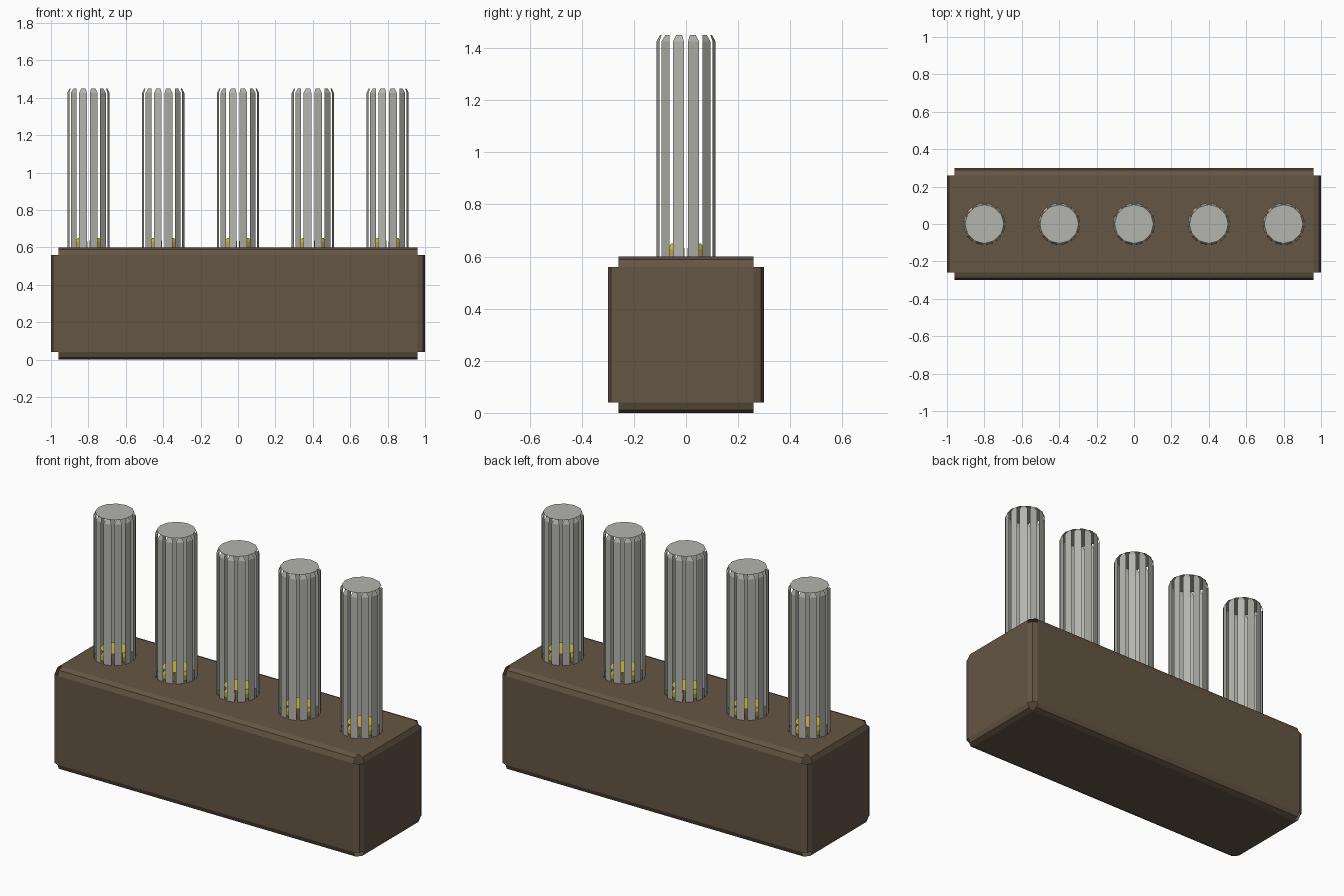
import bpy, bmesh
from math import pi, sin, cos
from mathutils import Vector

cube = bpy.data.objects.get("Cube")
if cube:
    bpy.data.objects.remove(cube)


def material(name, rgb):
    mat = bpy.data.materials.new(name)
    mat.use_nodes = True
    mat.diffuse_color = (*rgb, 1)
    mat.node_tree.nodes["Principled BSDF"].inputs["Base Color"].default_value = (*rgb, 1)
    return mat


brown = material("brown wood", (0.13, 0.092, 0.058))
grey = material("pale grey glass", (0.46, 0.46, 0.42))
yellow = material("yellow filling", (0.65, 0.5, 0.06))


def finish(bm, name, mat):
    mesh = bpy.data.meshes.new(name)
    bm.to_mesh(mesh)
    bm.free()
    mesh.materials.append(mat)
    obj = bpy.data.objects.new(name, mesh)
    bpy.context.collection.objects.link(obj)
    return obj


# Wooden block with rounded edges and open corners
def make_block(size, inset):
    bm = bmesh.new()
    bmesh.ops.create_cube(bm, size=1)
    bmesh.ops.scale(bm, vec=size, verts=bm.verts)
    bmesh.ops.translate(bm, vec=(0, 0, size.z / 2), verts=bm.verts)
    bmesh.ops.bevel(bm, geom=bm.edges[:], offset=inset, segments=2,
                    profile=0.5, affect='EDGES')
    limit = size / 2 - Vector((inset, inset, inset)) * 1.01
    corners = []
    for face in bm.faces:
        c = face.calc_center_median() - Vector((0, 0, size.z / 2))
        if all(abs(c[i]) > limit[i] for i in range(3)):
            corners.append(face)
    bmesh.ops.delete(bm, geom=corners, context='FACES')
    return finish(bm, "wooden_block", brown)


# Ring of separate upright slats, each with a tapered rim, under a flat cap
def make_tube(name, mat, x, radius, bottom, top, rim, sides=12, fill=0.72):
    bm = bmesh.new()
    apothem = radius * cos(pi / sides)
    half = radius * sin(pi / sides) * fill
    cap_radius = radius - rim * 0.45
    for i in range(sides):
        a = (i + 0.5) * 2 * pi / sides
        out = Vector((cos(a), sin(a), 0))
        side = Vector((-sin(a), cos(a), 0))

        def pair(r, w, z):
            mid = Vector((x, 0, z)) + out * r
            return [bm.verts.new(mid - side * w), bm.verts.new(mid + side * w)]

        low = pair(apothem, half, bottom)
        shoulder = pair(apothem, half, top - rim)
        lip = pair(cap_radius * cos(pi / sides), half * 0.55, top)
        bm.faces.new((low[0], low[1], shoulder[1], shoulder[0]))
        bm.faces.new((shoulder[0], shoulder[1], lip[1], lip[0]))
    cap = [bm.verts.new((x + cap_radius * cos(k * 2 * pi / sides),
                         cap_radius * sin(k * 2 * pi / sides), top))
           for k in range(sides)]
    bm.faces.new(cap)
    return finish(bm, name, mat)


make_block(Vector((2, 0.6, 0.6)), 0.04)
for n in range(5):
    x = -0.8 + 0.4 * n
    make_tube(f"glass_tube_{n + 1}", grey, x, 0.115, 0.55, 1.45, 0.024)
    make_tube(f"tube_filling_{n + 1}", yellow, x, 0.085, 0.55, 0.65, 0.02)
